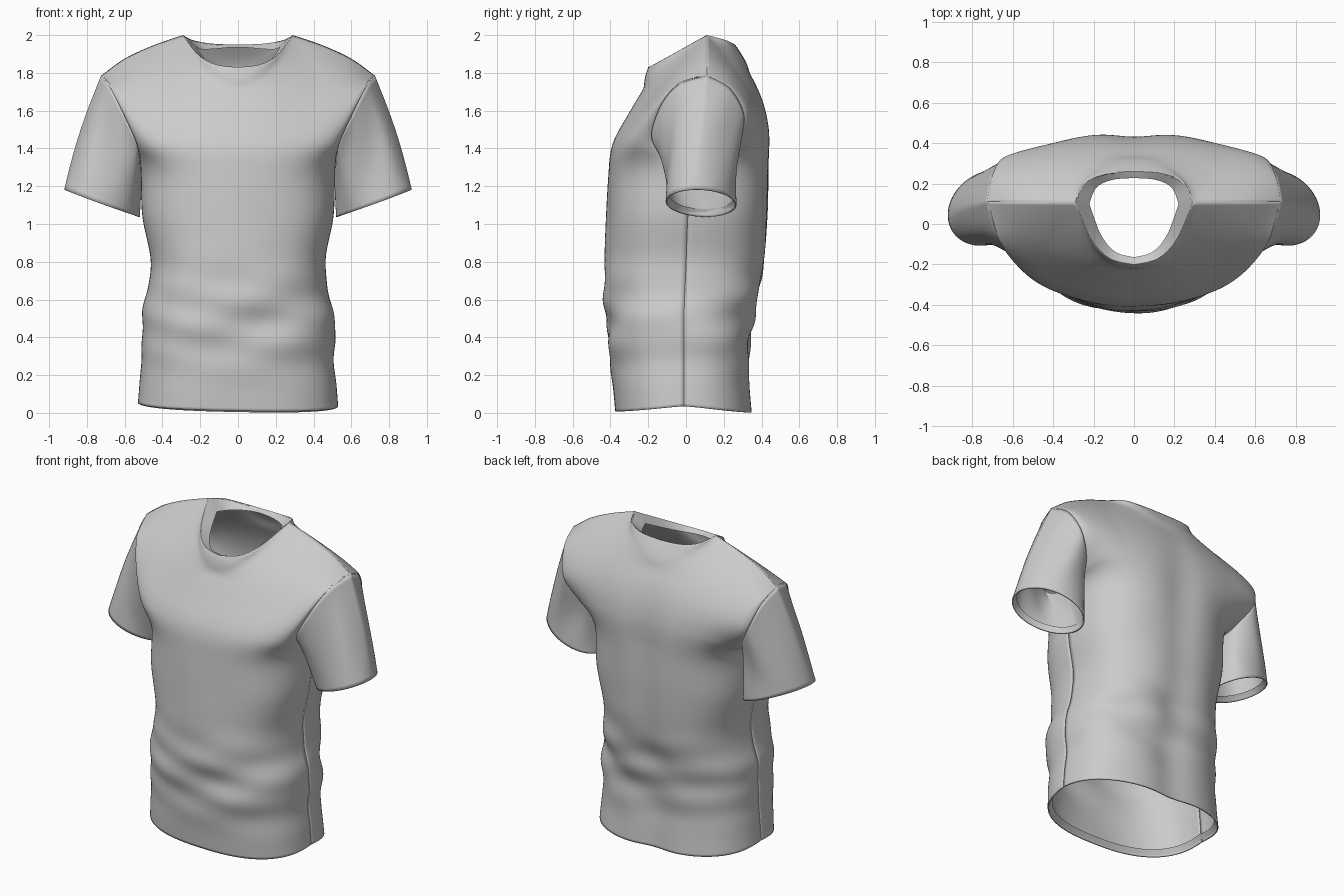
import bpy, bmesh, math
from mathutils import Vector as V

if "Cube" in bpy.data.objects:
    bpy.data.objects.remove(bpy.data.objects["Cube"])

COLS, ROWS, NECK = 48, 90, 10      # columns per half, rows, column of the neck corner
LAST = 9.0


def spline(keys, t):
    """Catmull-Rom through keys, t counted in key steps."""
    n = len(keys) - 1
    i = min(max(int(t), 0), n - 1)
    f = t - i
    p = [V(keys[min(max(i + k, 0), n)]) for k in (-1, 0, 1, 2)]
    return 0.5 * (2 * p[1] + (p[2] - p[0]) * f + (2 * p[0] - 5 * p[1] + 4 * p[2] - p[3]) * f ** 2
                  + (3 * p[1] - p[0] - 3 * p[2] + p[3]) * f ** 3)


# side seam, then armhole edge (front / back), then shoulder tip
SIDE = [(.53, -.01, .045), (.51, -.01, .3), (.505, -.01, .53), (.46, 0, .78), (.505, .01, 1.05), (.515, .03, 1.3)]
TIP = (.725, .11, 1.785)
EDGE = {-1: SIDE + [(.535, -.17, 1.42), (.61, -.15, 1.59), (.68, -.05, 1.73), TIP],
        1: SIDE + [(.56, .23, 1.4), (.65, .31, 1.55), (.70, .24, 1.71), TIP]}
# centre line of the front and back
MID = {-1: [(0, -.375, .01), (0, -.40, .27), (0, -.425, .53), (0, -.43, .76), (0, -.42, 1.03), (0, -.41, 1.25),
            (0, -.395, 1.42), (0, -.325, 1.58), (0, -.255, 1.73), (0, -.2, 1.83)],
       1: [(0, .36, .005), (0, .345, .25), (0, .37, .5), (0, .425, .77), (0, .445, 1.05), (0, .45, 1.3),
           (0, .45, 1.5), (0, .415, 1.67), (0, .34, 1.83), (0, .26, 1.95)]}
# half neckline from the centre to the shoulder
NECKLINE = {-1: [(0, -.2, 1.83), (.12, -.17, 1.845), (.215, -.07, 1.9), (.29, .11, 2.0)],
            1: [(0, .26, 1.95), (.14, .25, 1.955), (.245, .205, 1.975), (.29, .11, 2.0)]}
SHOULDER = [(.29, .11, 2.0), (.45, .11, 1.945), (.6, .11, 1.875), TIP]


def section(a, r, s):
    e, c = spline(EDGE[s], r), spline(MID[s], r)
    th = a * math.pi / 2
    f = max(math.cos(th), 0) ** .8
    return V((e.x * math.sin(th) ** .8, e.y + (c.y - e.y) * f, e.z + (c.z - e.z) * (1 - a * a)))


def top_edge(a, s):
    if a * COLS <= NECK + 1e-6:
        return spline(NECKLINE[s], 3 * a * COLS / NECK)
    x = section(a, LAST, s).x
    return spline(SHOULDER, 3 * (x - .29) / (TIP[0] - .29))


def top_pull(a, s, h):
    """Offset that bends the rows up to the neckline, softened away from it."""
    h = min(h, 1 - a)
    total = V((0, 0, 0))
    for k in (-1, -.75, -.5, -.25, 0, .25, .5, .75, 1):
        b = a + k * h
        d = top_edge(abs(b), s) - section(abs(b), LAST, s)
        if b < 0:
            d.x = -d.x
        total += d
    return total / 9


def drape(p, s):
    """Cloth folds, strongest around the waist."""
    m = math.exp(-((p.z - .48) / .24) ** 2)
    right = .6 + .4 * math.tanh(4 * p.x)
    d = m * (.036 * right * math.sin(17 * (p.z - .55 * p.x) + 3 * p.y - 1)
             + .014 * math.sin(31 * (p.z + .2 * p.x) - 4 * p.y))
    chest = math.exp(-((p.z - 1.0) / .3) ** 2)
    d += .01 * chest * math.sin(13 * p.x + 2 * p.z)
    q = V((p.x * (1 + .5 * d), p.y * (1 + d), p.z))
    if s > 0:                                   # spine hollow
        q.y -= .025 * math.exp(-(p.x / .13) ** 2) * min(1, max(0, (1.85 - p.z) * 2))
    q.z -= .02 * p.x * max(0, 1 - p.z / .4)
    return q


def panel_point(i, r, s):
    a = abs(i) / COLS
    p = section(a, r, s)
    t = max(0, (r - 5) / 4)
    if t > 0:
        p += t ** 2 * top_pull(a, s, .2 * min(1, 3 * (1 - t)))
    if i < 0:
        p.x = -p.x
    return p.lerp(drape(p, s), min(1, max(0, LAST - r)))


def sheet(name, grid, closed=False, thick=.008):
    """Smooth cloth surface from a grid of points."""
    bm = bmesh.new()
    rows = [[bm.verts.new(p) for p in row] for row in grid]
    n = len(rows[0])
    for lo, hi in zip(rows, rows[1:]):
        for j in range(n if closed else n - 1):
            k = (j + 1) % n
            bm.faces.new((lo[j], lo[k], hi[k], hi[j]))
    bmesh.ops.remove_doubles(bm, verts=bm.verts, dist=1e-5)
    bmesh.ops.recalc_face_normals(bm, faces=bm.faces)
    if not closed:
        c = V((0, 0, 1))
        if sum(f.normal.dot(f.calc_center_median() - c) * f.calc_area() for f in bm.faces) < 0:
            bmesh.ops.reverse_faces(bm, faces=bm.faces)
    me = bpy.data.meshes.new(name)
    bm.to_mesh(me)
    bm.free()
    ob = bpy.data.objects.new(name, me)
    bpy.context.collection.objects.link(ob)
    for o in bpy.context.selected_objects:
        o.select_set(False)
    bpy.context.view_layer.objects.active = ob
    ob.select_set(True)
    bpy.ops.object.shade_smooth_by_angle(angle=math.radians(50))
    if thick:
        m = ob.modifiers.new("cloth", 'SOLIDIFY')
        m.thickness, m.offset = thick, -1
    return ob


# body panels
span = range(-COLS, COLS + 1)
for s, name in ((-1, "front_panel"), (1, "back_panel")):
    sheet(name, [[panel_point(i, LAST * k / ROWS, s) for i in span] for k in range(ROWS + 1)])

# collar facing, turned in from the neckline
neck = [panel_point(i, LAST, -1) for i in range(-NECK, NECK)] + \
       [panel_point(i, LAST, 1) for i in range(NECK, -NECK, -1)]


def turn_in(p, t):
    return V((p.x * (1 - .24 * t), .04 + (p.y - .04) * (1 - .15 * t), p.z - t * (.015 + .6 * p.x ** 2)))


sheet("collar", [[turn_in(p, t) for p in neck] for t in (0, .5, 1)], True, 0)

# bottom hem, folded inside
hem = [panel_point(i, 0, -1) for i in range(-COLS, COLS)] + \
      [panel_point(i, 0, 1) for i in range(COLS, -COLS, -1)]
sheet("bottom_hem", [[V((p.x * (1 - .05 * t), p.y * (1 - .06 * t), p.z + .04 * t)) for p in hem]
                     for t in (0, .5, 1)], True, 0)

# sleeves
N = 32
armhole = [spline(EDGE[-1], 5 + 4 * j / N) for j in range(N)] + \
          [spline(EDGE[1], 9 - 4 * j / N) for j in range(N)]
CENTRE, OUT, SIDEWAYS = V((.72, .08, 1.11)), V((.2, -.045, .072)), V((.01, .182, .008))


def cuff(j):
    ph = -math.pi + math.pi * j / N
    return CENTRE + OUT * math.cos(ph) + SIDEWAYS * math.sin(ph)


def sleeve_point(j, t):
    ph = -math.pi + math.pi * j / N
    p = armhole[j].lerp(cuff(j), t)
    b = math.sin(math.pi * t)
    p.x += b * (.01 * math.cos(ph) + .006)
    p.y += b * (-.012 * math.sin(ph) + .005 * math.sin(5 * ph + 3 * t))
    return p


for sx, side in ((1, "right"), (-1, "left")):
    flip = lambda p: V((p.x * sx, p.y, p.z))
    sheet(side + "_sleeve", [[flip(sleeve_point(j, k / 24)) for j in range(2 * N)] for k in range(25)], True)
    # folded sleeve hem
    sheet(side + "_sleeve_hem", [[flip(CENTRE + (cuff(j) - CENTRE) * (1 - .1 * t) + V((-.01, 0, .035)) * t)
                                  for j in range(2 * N)] for t in (0, .5, 1)], True, 0)
